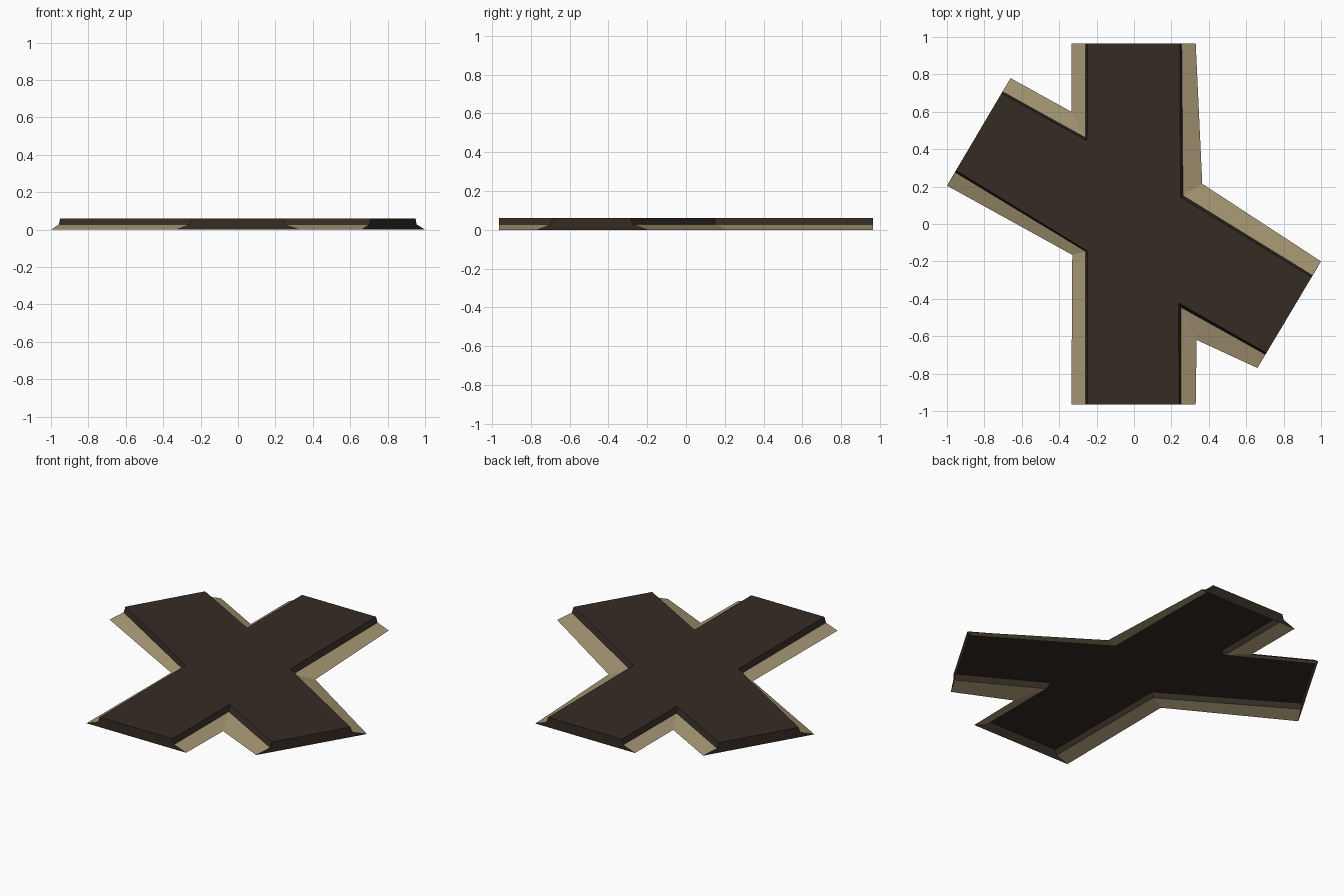
import bpy, bmesh

if "Cube" in bpy.data.objects:
    bpy.data.objects.remove(bpy.data.objects["Cube"])

# Outlines of the crossing, four arms of (end, end, inner corner)
OUTER = [(-.335, .965), (.33, .965), (.365, .215), (1, -.2), (.66, -.77), (.335, -.62),
         (.33, -.965), (-.335, -.965), (-.33, -.165), (-1, .205), (-.66, .78), (-.335, .6)]
EDGE = [(-.258, .965), (.255, .965), (.262, .152), (.955, -.275), (.703, -.698), (.25, -.445),
        (.25, -.965), (-.258, -.965), (-.258, -.147), (-.957, .277), (-.703, .708), (-.26, .462)]
# Road top: the same taper continued a little further inward
TOP = [(e[0] + .13 * (e[0] - o[0]), e[1] + .13 * (e[1] - o[1])) for o, e in zip(OUTER, EDGE)]
N = len(OUTER)


def material(name, color):
    m = bpy.data.materials.new(name)
    m.diffuse_color = (*color, 1)
    m.use_nodes = True
    m.node_tree.nodes["Principled BSDF"].inputs["Base Color"].default_value = m.diffuse_color
    return m


def build(name, mat, fill):
    bm = bmesh.new()
    fill(bm)
    me = bpy.data.meshes.new(name)
    bm.to_mesh(me)
    bm.free()
    me.materials.append(mat)
    bpy.context.collection.objects.link(bpy.data.objects.new(name, me))


def ring(bm, pts, z):
    return [bm.verts.new((x, y, z)) for x, y in pts]


def bands(bm, low, high):
    # sloped strips along the sides, skipping the open arm ends
    for i in range(N):
        if i % 3:
            j = (i + 1) % N
            bm.faces.new((low[j], low[i], high[i], high[j]))


def shoulders(bm):
    bands(bm, ring(bm, OUTER, 0), ring(bm, EDGE, .028))


def road(bm):
    edge, top = ring(bm, EDGE, .028), ring(bm, TOP, .06)
    bands(bm, edge, top)
    bm.faces.new(top[::-1])
    # flat caps closing each arm end down to the ground
    outer = ring(bm, OUTER, 0)
    for i in range(0, N, 3):
        j = i + 1
        bm.faces.new((outer[j], outer[i], edge[i], top[i], top[j], edge[j]))


build("sandy_shoulders", material("sand", (.37, .30, .17)), shoulders)
build("road_surface", material("dark asphalt", (.036, .025, .017)), road)
